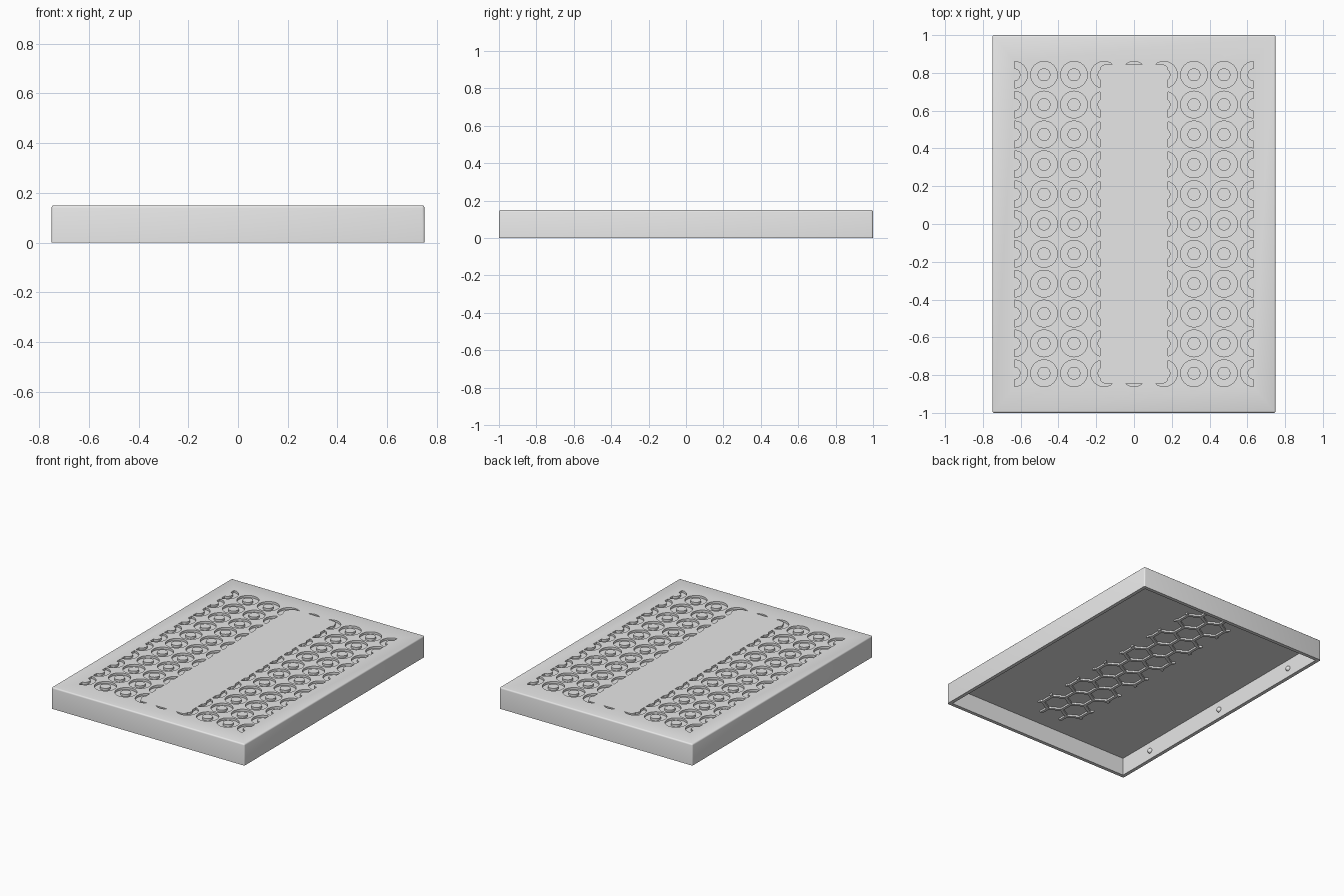
import bpy, bmesh
from math import cos, sin, pi, sqrt
from mathutils import Vector

W, L, H = 1.5, 2.0, 0.15      # outer size of the lid
WALL = 0.025                  # wall and top thickness
CEILING = H - WALL
PITCH = 0.1588                # spacing of the pattern
GROOVE = 0.015                # depth of the ring grooves

cube = bpy.data.objects.get("Cube")
if cube:
    bpy.data.objects.remove(cube, do_unlink=True)

grey = bpy.data.materials.new("light_grey")
grey.use_nodes = True
grey.diffuse_color = (0.8, 0.8, 0.8, 1)
grey.node_tree.nodes["Principled BSDF"].inputs["Base Color"].default_value = (0.8, 0.8, 0.8, 1)


def make_object(name, bm):
    bmesh.ops.recalc_face_normals(bm, faces=bm.faces)
    mesh = bpy.data.meshes.new(name)
    bm.to_mesh(mesh)
    bm.free()
    mesh.materials.append(grey)
    obj = bpy.data.objects.new(name, mesh)
    bpy.context.collection.objects.link(obj)
    return obj


def add_prism(bm, outline, z0, z1):
    face = bm.faces.new([bm.verts.new((x, y, z0)) for x, y in outline])
    top = bmesh.ops.extrude_face_region(bm, geom=[face])["geom"]
    verts = [v for v in top if isinstance(v, bmesh.types.BMVert)]
    bmesh.ops.translate(bm, verts=verts, vec=(0, 0, z1 - z0))


def rectangle(hx, hy):
    return [(-hx, -hy), (hx, -hy), (hx, hy), (-hx, hy)]


def rounded_rectangle(hx, hy, r, steps=6):
    points = []
    for i, (sx, sy) in enumerate([(1, 1), (-1, 1), (-1, -1), (1, -1)]):
        for k in range(steps + 1):
            a = (i + k / steps) * pi / 2
            points.append((sx * (hx - r) + r * cos(a), sy * (hy - r) + r * sin(a)))
    return points


def prism(name, outline, z0, z1):
    bm = bmesh.new()
    add_prism(bm, outline, z0, z1)
    return make_object(name, bm)


def combine(target, tool, operation):
    mod = target.modifiers.new("cut", "BOOLEAN")
    mod.operation = operation
    mod.solver = "EXACT"
    mod.object = tool
    bpy.context.view_layer.objects.active = target
    bpy.ops.object.modifier_apply(modifier=mod.name)
    bpy.data.objects.remove(tool, do_unlink=True)


# Lid block with softened top and corner edges
bm = bmesh.new()
add_prism(bm, rectangle(W / 2, L / 2), 0, H)
soft = [e for e in bm.edges if any(v.co.z > 0.01 for v in e.verts)]
bmesh.ops.bevel(bm, geom=soft, offset=0.01, segments=3, profile=0.5, affect="EDGES")
lid = make_object("lid", bm)

# Hollow underside
cavity = prism("cavity", rectangle(W / 2 - WALL, L / 2 - WALL), -0.1, CEILING)
combine(lid, cavity, "DIFFERENCE")

# Grid of ring grooves, trimmed at the sides and around the centre panel
bm = bmesh.new()
section = [(0.034, H - GROOVE), (0.071, H - GROOVE), (0.071, H + 0.05), (0.034, H + 0.05)]
for col in range(-4, 5):
    for row in range(-5, 6):
        centre = Vector((col * PITCH, row * 0.158, 0))
        verts = [bm.verts.new(centre + Vector((r, 0, z))) for r, z in section]
        edges = [bm.edges.new((verts[i], verts[(i + 1) % 4])) for i in range(4)]
        bmesh.ops.spin(bm, geom=verts + edges, cent=centre, axis=(0, 0, 1),
                       angle=2 * pi, steps=32)
bmesh.ops.remove_doubles(bm, verts=bm.verts, dist=0.0005)
rings = make_object("rings", bm)
combine(rings, prism("side_trim", rectangle(0.633, 0.95), 0, 0.5), "INTERSECT")
combine(rings, prism("panel_trim", rounded_rectangle(0.18, 0.845, 0.03), 0, 0.5), "DIFFERENCE")
combine(lid, rings, "DIFFERENCE")

# Honeycomb ribs under the centre panel
ribs = prism("honeycomb_ribs", rounded_rectangle(0.18, 0.845, 0.03), CEILING - 0.012, CEILING + 0.004)
bm = bmesh.new()
radius = (PITCH - 0.02) / sqrt(3)
for row in range(-7, 8):
    for col in range(-2, 3):
        cx = (col + 0.5 * (row % 2)) * PITCH
        cy = row * PITCH * sqrt(3) / 2
        hexagon = [(cx + radius * sin(k * pi / 3), cy + radius * cos(k * pi / 3)) for k in range(6)]
        add_prism(bm, hexagon, 0, H)
combine(ribs, make_object("hexagons", bm), "DIFFERENCE")

# Snap bumps on the inner side walls
bumps = []
for side in (-1, 1):
    for place, y in (("front", -0.7), ("middle", 0), ("back", 0.7)):
        bm = bmesh.new()
        bmesh.ops.create_uvsphere(bm, u_segments=16, v_segments=10, radius=0.018)
        bump = make_object(f"snap_bump_{place}_{'left' if side > 0 else 'right'}", bm)
        bump.location = (side * (W / 2 - WALL), y, 0.06)
        bumps.append(bump)

# Smooth curved surfaces, crisp edges
bpy.ops.object.select_all(action="DESELECT")
for obj in [lid, ribs] + bumps:
    obj.select_set(True)
bpy.context.view_layer.objects.active = lid
bpy.ops.object.shade_smooth_by_angle(angle=pi / 6)
